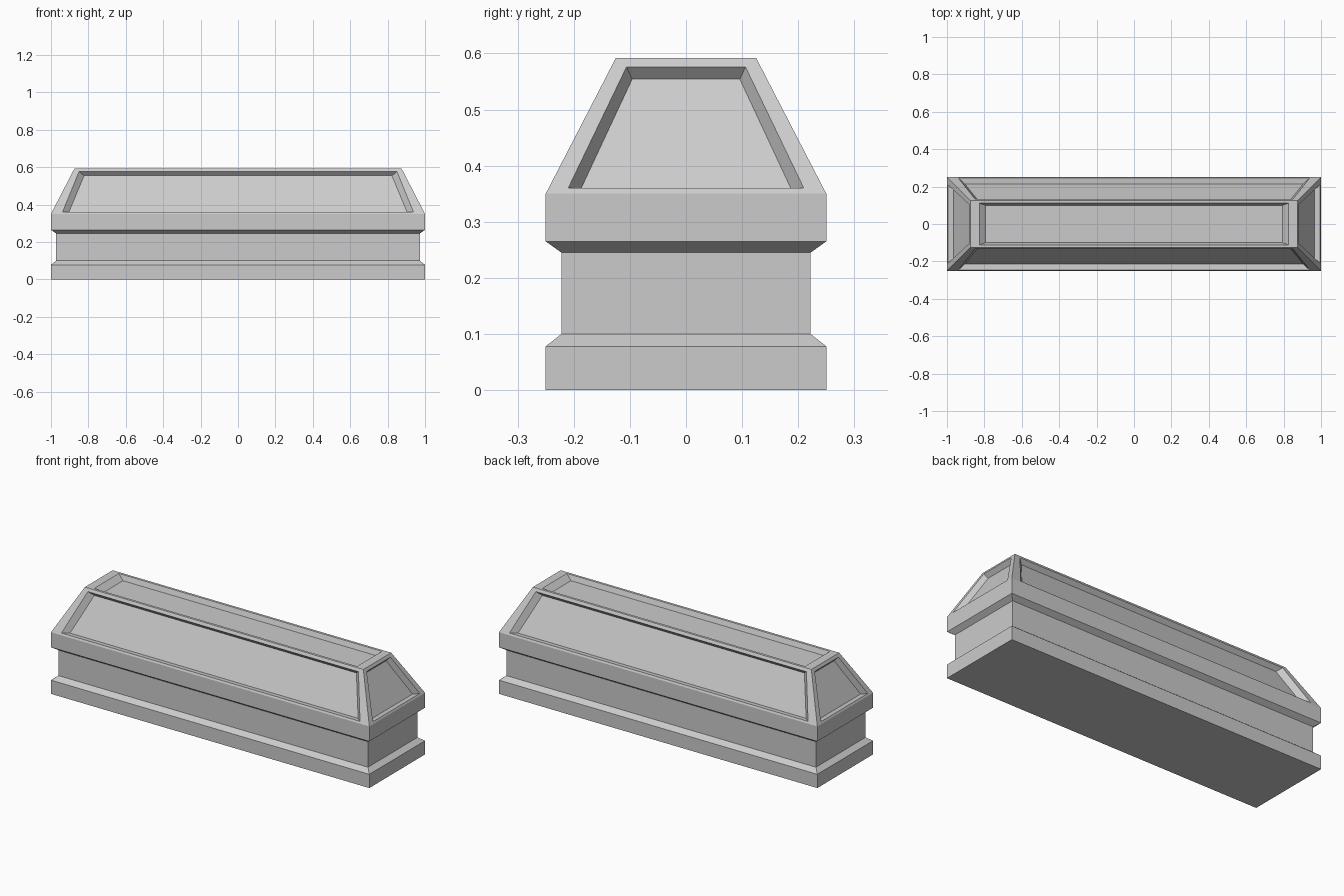
import bpy, bmesh

if "Cube" in bpy.data.objects:
    bpy.data.objects.remove(bpy.data.objects["Cube"])

Z0, Z1 = 0.35, 0.592           # lid slope start and top
SLOPE = 0.125 / (Z1 - Z0)
DEPTH = 0.028                  # panel recess, measured along the face normal
SHIFT = 0.0315                 # the same recess measured horizontally


def finish(bm, name):
    bmesh.ops.remove_doubles(bm, verts=bm.verts, dist=1e-5)
    bmesh.ops.recalc_face_normals(bm, faces=bm.faces)
    mesh = bpy.data.meshes.new(name)
    bm.to_mesh(mesh)
    bm.free()
    obj = bpy.data.objects.new(name, mesh)
    bpy.context.collection.objects.link(obj)
    return obj


def rect(hx, hy, z):
    return [(-hx, -hy, z), (hx, -hy, z), (hx, hy, z), (-hx, hy, z)]


def bridge(bm, a, b):
    for i in range(4):
        j = (i + 1) % 4
        bm.faces.new([bm.verts.new(p) for p in (a[i], a[j], b[j], b[i])])


def panel(bm, outer, opening, floor):
    """Face frame, recess walls and sunken floor."""
    bridge(bm, outer, opening)
    bridge(bm, opening, floor)
    bm.faces.new([bm.verts.new(p) for p in floor])


def trapezoid(place, half, low, high, z_low, z_high, shift=0.0):
    """Trapezoid lying on a sloped lid face; place maps (side, out, z) to xyz."""
    def out(z):
        return half - (z - Z0) * SLOPE - shift
    return [place(-low, out(z_low), z_low), place(low, out(z_low), z_low),
            place(high, out(z_high), z_high), place(-high, out(z_high), z_high)]


# Base: stepped plinth, waist and upper band
bm = bmesh.new()
profile = [(0.0, 0.0), (0.0, 0.078), (0.028, 0.10),
           (0.028, 0.245), (0.0, 0.265), (0.0, Z0)]
rings = [rect(1 - d, 0.25 - d, z) for d, z in profile]
for a, b in zip(rings, rings[1:]):
    bridge(bm, a, b)
bm.faces.new([bm.verts.new(p) for p in rings[0]])
finish(bm, "base")

# Lid: four sloped sides and a flat top, each with a recessed panel
bm = bmesh.new()
for s in (-1, 1):
    def long_side(u, o, z):
        return (u, s * o, z)

    def short_end(u, o, z):
        return (s * o, u, z)

    panel(bm, trapezoid(long_side, 0.25, 1.0, 0.875, Z0, Z1),
          trapezoid(long_side, 0.25, 0.938, 0.85, 0.36, 0.576),
          trapezoid(long_side, 0.25, 0.905, 0.823, 0.357, 0.554, SHIFT))
    panel(bm, trapezoid(short_end, 1.0, 0.25, 0.125, Z0, Z1),
          trapezoid(short_end, 1.0, 0.21, 0.106, 0.36, 0.576),
          trapezoid(short_end, 1.0, 0.188, 0.096, 0.357, 0.554, SHIFT))
panel(bm, rect(0.875, 0.125, Z1), rect(0.826, 0.111, Z1),
      rect(0.793, 0.10, Z1 - DEPTH))
lid = finish(bm, "lid")
